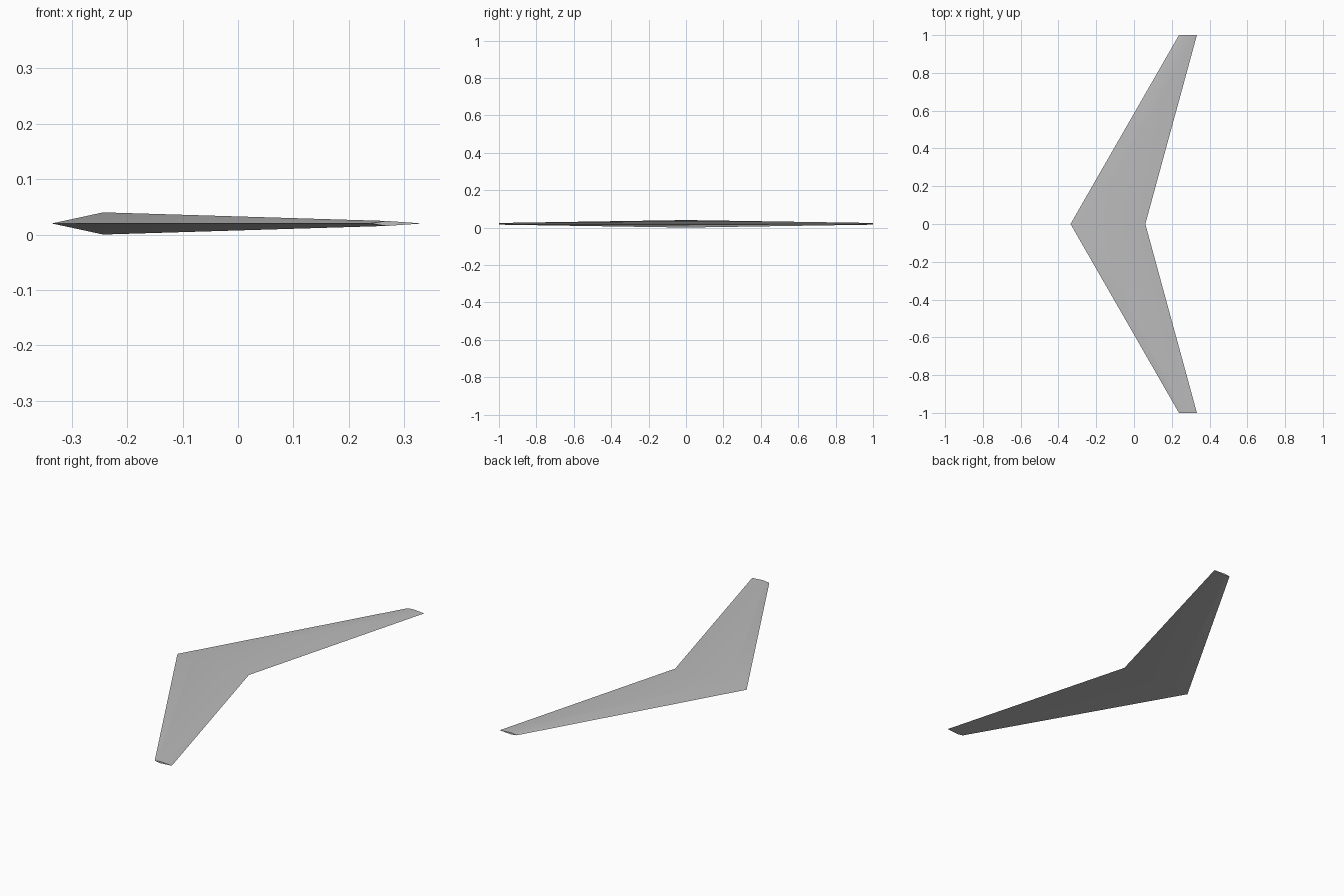
import bpy
import bmesh
import math

cube = bpy.data.objects.get("Cube")
if cube:
    bpy.data.objects.remove(cube, do_unlink=True)

grey = bpy.data.materials.new("light grey")
grey.use_nodes = True
colour = (0.5, 0.5, 0.5, 1)
grey.diffuse_color = colour
grey.node_tree.nodes["Principled BSDF"].inputs["Base Color"].default_value = colour

MID = 0.02  # height of the chord plane


def section(bm, y, lead, ridge, trail, half):
    """Diamond aerofoil section: leading edge, top, trailing edge, bottom."""
    points = [(lead, 0), (ridge, half), (trail, 0), (ridge, -half)]
    return [bm.verts.new((x, y, MID + z)) for x, z in points]


# Swept wing: tip, root and mirrored tip sections skinned together
bm = bmesh.new()
tip = dict(lead=0.238, ridge=0.268, trail=0.333, half=0.0045)
sections = [
    section(bm, -1, **tip),
    section(bm, 0, lead=-0.336, ridge=-0.243, trail=0.06, half=0.02),
    section(bm, 1, **tip),
]
for a, b in zip(sections, sections[1:]):
    for i in range(4):
        j = (i + 1) % 4
        bm.faces.new((a[i], a[j], b[j], b[i]))

# Flat tip caps
bm.faces.new(sections[0])
bm.faces.new(sections[-1])
bmesh.ops.recalc_face_normals(bm, faces=bm.faces)

mesh = bpy.data.meshes.new("swept_wing")
bm.to_mesh(mesh)
bm.free()
mesh.materials.append(grey)
wing = bpy.data.objects.new("swept_wing", mesh)
bpy.context.collection.objects.link(wing)

# Soft ridge, sharp edges and tips
bpy.ops.object.select_all(action="DESELECT")
wing.select_set(True)
bpy.context.view_layer.objects.active = wing
bpy.ops.object.shade_smooth_by_angle(angle=math.radians(30))
